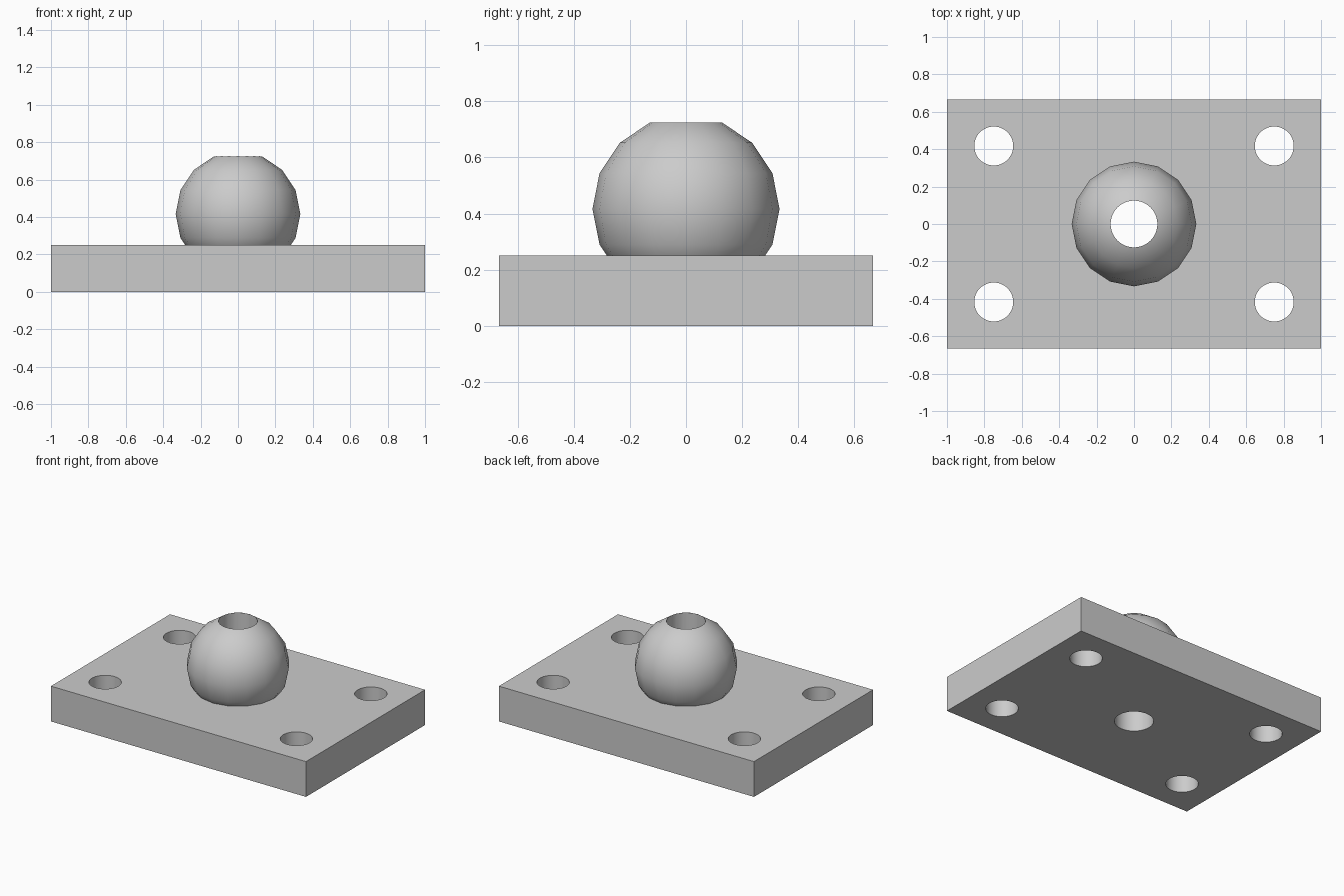
import bpy
from math import radians

if "Cube" in bpy.data.objects:
    bpy.data.objects.remove(bpy.data.objects["Cube"])

BALL_R = 1 / 3
BALL_Z = 0.417
PLATE_H = 0.25


def boolean(target, other, operation):
    """Apply a boolean and discard the helper object."""
    mod = target.modifiers.new(operation.lower(), 'BOOLEAN')
    mod.operation = operation
    mod.solver = 'EXACT'
    mod.object = other
    bpy.ops.object.select_all(action='DESELECT')
    bpy.context.view_layer.objects.active = target
    target.select_set(True)
    bpy.ops.object.modifier_apply(modifier=mod.name)
    bpy.data.objects.remove(other)


def drill(target, x, y, radius):
    """Cut a vertical through hole."""
    bpy.ops.mesh.primitive_cylinder_add(vertices=48, radius=radius, depth=3,
                                        location=(x, y, 0.4))
    cutter = bpy.context.object
    cutter.name = "hole_cutter"
    cutter.hide_render = True
    boolean(target, cutter, 'DIFFERENCE')


# Base plate
bpy.ops.mesh.primitive_cube_add(size=1, location=(0, 0, PLATE_H / 2))
mount = bpy.context.object
mount.name = "ball_mount_plate"
mount.scale = (2, 4 / 3, PLATE_H)
bpy.ops.object.transform_apply(location=True, rotation=False, scale=True)

# Ball sunk into the plate
bpy.ops.mesh.primitive_uv_sphere_add(segments=16, ring_count=8, radius=BALL_R,
                                     location=(0, 0, BALL_Z))
ball = bpy.context.object
ball.name = "ball"
boolean(mount, ball, 'UNION')

# Central bore and four corner bolt holes
drill(mount, 0, 0, 0.125)
for sx in (-1, 1):
    for sy in (-1, 1):
        drill(mount, sx * 0.75, sy * 0.417, 0.104)

# Smooth ball and bores, crisp plate edges
bpy.ops.object.select_all(action='DESELECT')
bpy.context.view_layer.objects.active = mount
mount.select_set(True)
bpy.ops.object.shade_smooth_by_angle(angle=radians(30))
